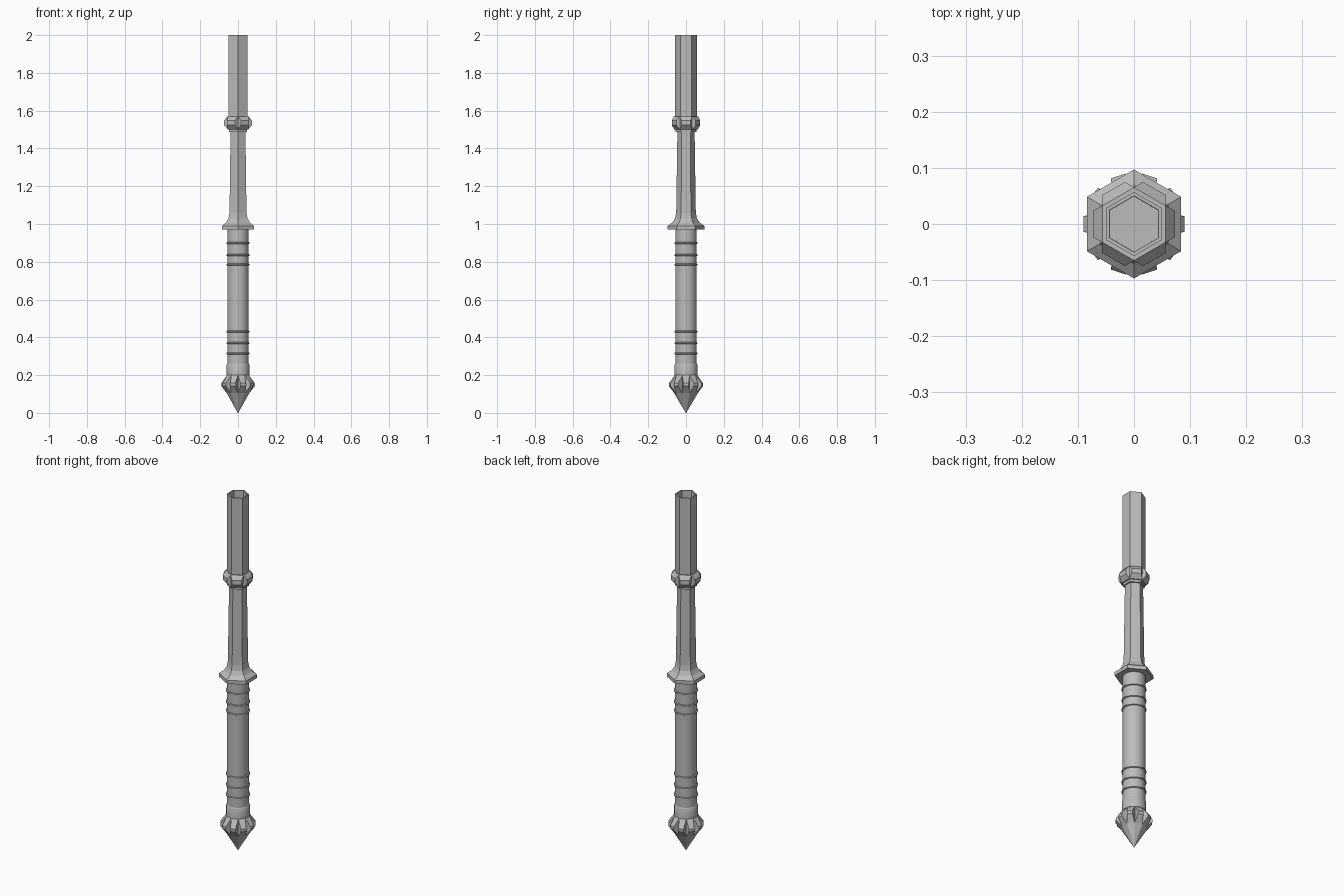
import bpy, bmesh
from math import sin, cos, pi, radians
from mathutils import Vector

cube = bpy.data.objects.get("Cube")
if cube:
    bpy.data.objects.remove(cube, do_unlink=True)

steel = bpy.data.materials.new("grey_steel")
steel.use_nodes = True
steel.diffuse_color = (0.5, 0.5, 0.5, 1)
steel.node_tree.nodes["Principled BSDF"].inputs["Base Color"].default_value = (0.5, 0.5, 0.5, 1)


def finish(name, bm, smooth=False):
    bmesh.ops.remove_doubles(bm, verts=bm.verts, dist=0.00005)
    bmesh.ops.recalc_face_normals(bm, faces=bm.faces)
    mesh = bpy.data.meshes.new(name)
    bm.to_mesh(mesh)
    bm.free()
    mesh.materials.append(steel)
    obj = bpy.data.objects.new(name, mesh)
    bpy.context.collection.objects.link(obj)
    if smooth:
        bpy.ops.object.select_all(action='DESELECT')
        bpy.context.view_layer.objects.active = obj
        obj.select_set(True)
        bpy.ops.object.shade_smooth_by_angle(angle=radians(35))
    return obj


def lathe(name, profile, sides, start=pi / 2, smooth=False):
    """Stack polygon rings given as (corner radius, height) and cap both ends."""
    bm = bmesh.new()
    rings = [[bm.verts.new((r * cos(start + 2 * pi * i / sides),
                            r * sin(start + 2 * pi * i / sides), z))
              for i in range(sides)] for r, z in profile]
    for a, b in zip(rings, rings[1:]):
        for i in range(sides):
            j = (i + 1) % sides
            bm.faces.new((a[i], a[j], b[j], b[i]))
    bm.faces.new(rings[0])
    bm.faces.new(rings[-1])
    return finish(name, bm, smooth)


def gem_ring(name, sides, low, crest, high):
    """Ring of raised facets; low/high = (corner radius, z), crest = (apothem, half width, z0, z1)."""
    bm = bmesh.new()
    half = pi / sides
    apothem, width, z0, z1 = crest
    for k in range(sides):
        mid = 2 * half * k
        normal = Vector((cos(mid), sin(mid), 0))
        side = Vector((-sin(mid), cos(mid), 0))

        def point(a, w, z):
            return bm.verts.new(normal * a + side * w + Vector((0, 0, z)))

        (rl, zl), (rh, zh) = low, high
        outer = [point(r * cos(half), s * r * sin(half), z)
                 for r, z, s in ((rl, zl, -1), (rl, zl, 1), (rh, zh, 1), (rh, zh, -1))]
        inner = [point(apothem, s * width, z)
                 for z, s in ((z0, -1), (z0, 1), (z1, 1), (z1, -1))]
        bm.faces.new(inner)
        for i in range(4):
            j = (i + 1) % 4
            bm.faces.new((outer[i], outer[j], inner[j], inner[i]))
    # Close the ring above and below
    bmesh.ops.remove_doubles(bm, verts=bm.verts, dist=0.00005)
    bmesh.ops.holes_fill(bm, edges=[e for e in bm.edges if e.is_boundary], sides=0)
    return finish(name, bm)


# Pommel: pointed tip, faceted crown and collar
lathe("pommel_tip", [(0.001, 0), (0.063, 0.105)], 10, start=pi / 10)
gem_ring("pommel_crown", 10, (0.063, 0.105), (0.09, 0.014, 0.142, 0.157), (0.06, 0.2))
lathe("pommel_collar", [(0.06, 0.2), (0.06, 0.255), (0.056, 0.262)], 32, smooth=True)

# Round grip and its bands
lathe("grip", [(0.056, 0.2), (0.056, 0.975)], 32, smooth=True)
for n, z in enumerate((0.315, 0.37, 0.43, 0.785, 0.835, 0.90)):
    lathe(f"grip_band_{n + 1}",
          [(0.055, z - 0.006), (0.061, z - 0.003), (0.061, z + 0.003), (0.055, z + 0.006)], 32)

# Six-sided guard flaring from the neck
lathe("guard", [(0.097, 0.97), (0.097, 0.99), (0.072, 1.008), (0.058, 1.03), (0.052, 1.06)], 6)
lathe("neck", [(0.052, 1.05), (0.046, 1.46), (0.046, 1.50)], 6)

# Faceted knob with a collar beneath
lathe("knob_collar", [(0.055, 1.487), (0.055, 1.505)], 6)
gem_ring("knob", 6, (0.062, 1.50), (0.073, 0.024, 1.523, 1.548), (0.065, 1.57))

# Hollow six-sided shaft, open at the top
lathe("shaft", [(0.057, 1.56), (0.057, 2.0), (0.05, 2.0), (0.049, 1.6)], 6)
